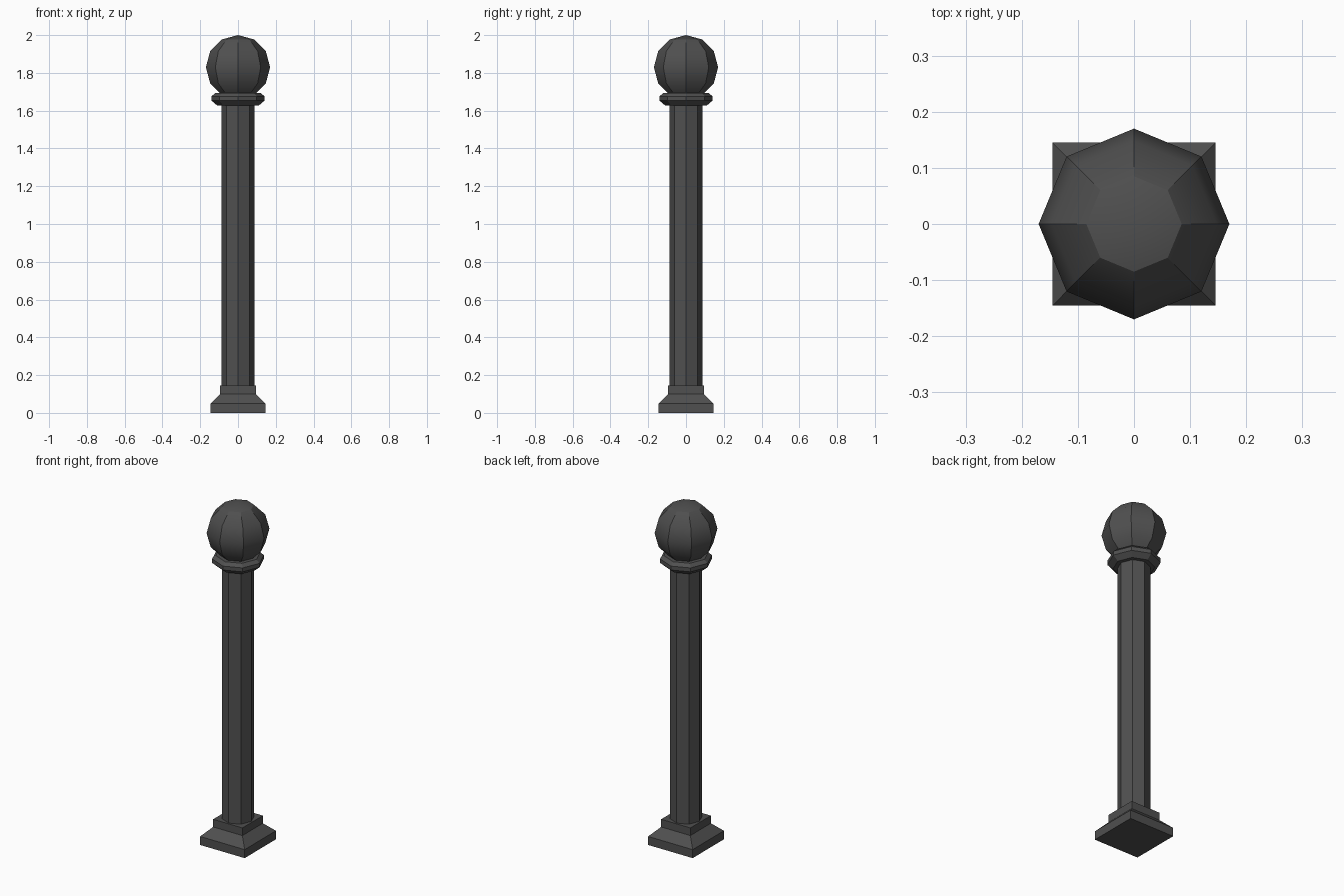
import bpy, bmesh, math

if "Cube" in bpy.data.objects:
    bpy.data.objects.remove(bpy.data.objects["Cube"])

iron = bpy.data.materials.new("dark grey iron")
iron.diffuse_color = (0.08, 0.08, 0.08, 1)
iron.use_nodes = True
iron.node_tree.nodes["Principled BSDF"].inputs["Base Color"].default_value = iron.diffuse_color


def add_object(name, bm):
    bmesh.ops.recalc_face_normals(bm, faces=bm.faces[:])
    mesh = bpy.data.meshes.new(name)
    bm.to_mesh(mesh)
    bm.free()
    mesh.materials.append(iron)
    obj = bpy.data.objects.new(name, mesh)
    bpy.context.collection.objects.link(obj)
    return obj


def stacked(name, profile, sides, turn=0.0):
    """Closed solid from (radius to corner, z) rings."""
    bm = bmesh.new()
    rings = []
    for r, z in profile:
        rings.append([bm.verts.new((r * math.cos(turn + math.tau * i / sides),
                                    r * math.sin(turn + math.tau * i / sides), z))
                      for i in range(sides)])
    for low, high in zip(rings, rings[1:]):
        for i in range(sides):
            j = (i + 1) % sides
            bm.faces.new((low[i], low[j], high[j], high[i]))
    bm.faces.new(rings[0][::-1])
    bm.faces.new(rings[-1])
    return add_object(name, bm)


# Square stepped plinth (half widths turned into corner radii)
plinth = [(0.145, 0), (0.145, 0.05), (0.095, 0.10), (0.095, 0.145)]
stacked("plinth", [(w * math.sqrt(2), z) for w, z in plinth], 4, math.pi / 4)

# Octagonal shaft
stacked("shaft", [(0.087, 0.14), (0.087, 1.64)], 8)

# Bevelled octagonal collar under the ball
stacked("collar", [(0.11, 1.627), (0.14, 1.653), (0.14, 1.676), (0.12, 1.694)], 8)

# Faceted ball finial, smooth only across its shallow edges
bm = bmesh.new()
bmesh.ops.create_uvsphere(bm, u_segments=8, v_segments=6, radius=0.17)
bmesh.ops.translate(bm, verts=bm.verts[:], vec=(0, 0, 1.83))
ball = add_object("ball_finial", bm)
bpy.context.view_layer.objects.active = ball
ball.select_set(True)
bpy.ops.object.shade_smooth_by_angle(angle=math.radians(30))
